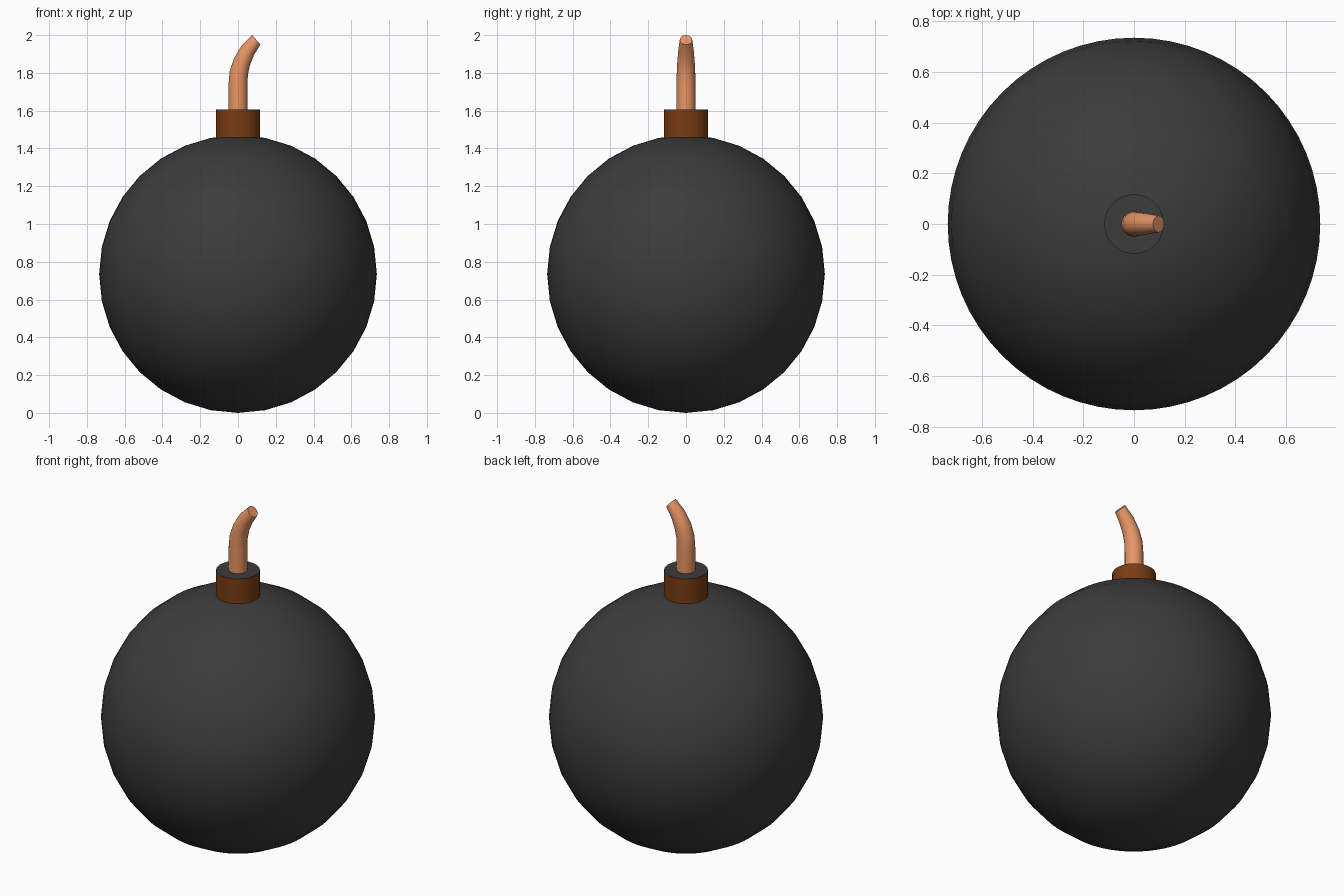
import bpy, bmesh
from math import sin, cos, pi, radians

if "Cube" in bpy.data.objects:
    bpy.data.objects.remove(bpy.data.objects["Cube"])


def material(name, rgb):
    m = bpy.data.materials.new(name)
    m.diffuse_color = (*rgb, 1)
    m.use_nodes = True
    m.node_tree.nodes["Principled BSDF"].inputs["Base Color"].default_value = m.diffuse_color
    return m


dark = material("dark_iron", (0.045, 0.045, 0.045))
brown = material("brown", (0.19, 0.045, 0.006))
orange = material("orange_cord", (0.8, 0.3, 0.13))


def smooth(ob, angle):
    bpy.ops.object.select_all(action='DESELECT')
    ob.select_set(True)
    bpy.context.view_layer.objects.active = ob
    bpy.ops.object.shade_smooth_by_angle(angle=radians(angle))


# round body
R = 0.735
bpy.ops.mesh.primitive_uv_sphere_add(segments=64, ring_count=16, radius=R, location=(0, 0, R))
body = bpy.context.object
body.name = "body"
body.data.materials.append(dark)
smooth(body, 60)

# collar with a dark top
z0, z1 = 1.455, 1.605
bpy.ops.mesh.primitive_cylinder_add(vertices=64, radius=0.117, depth=z1 - z0,
                                    location=(0, 0, (z0 + z1) / 2))
collar = bpy.context.object
collar.name = "collar"
collar.data.materials.append(brown)
collar.data.materials.append(dark)
for p in collar.data.polygons:
    if p.normal.z > 0.9:
        p.material_index = 1
smooth(collar, 40)

# bent, tapering fuse: x, z, radius, lean from vertical in degrees
path = [(0, 1.595, 0.05, 0), (0, 1.74, 0.05, 0), (0.004, 1.80, 0.049, 9),
        (0.021, 1.86, 0.046, 21), (0.052, 1.92, 0.041, 34), (0.097, 1.975, 0.033, 49)]
N = 24
bm = bmesh.new()
rings = []
for x, z, r, lean in path:
    t = radians(lean)
    rings.append([bm.verts.new((x + r * cos(a) * cos(t), r * sin(a), z - r * cos(a) * sin(t)))
                  for a in (2 * pi * i / N for i in range(N))])
for lo, hi in zip(rings, rings[1:]):
    for i in range(N):
        j = (i + 1) % N
        bm.faces.new((lo[i], lo[j], hi[j], hi[i]))
bm.faces.new(rings[0][::-1])
bm.faces.new(rings[-1])
mesh = bpy.data.meshes.new("fuse")
bm.to_mesh(mesh)
bm.free()
fuse = bpy.data.objects.new("fuse", mesh)
bpy.context.collection.objects.link(fuse)
mesh.materials.append(orange)
smooth(fuse, 40)
